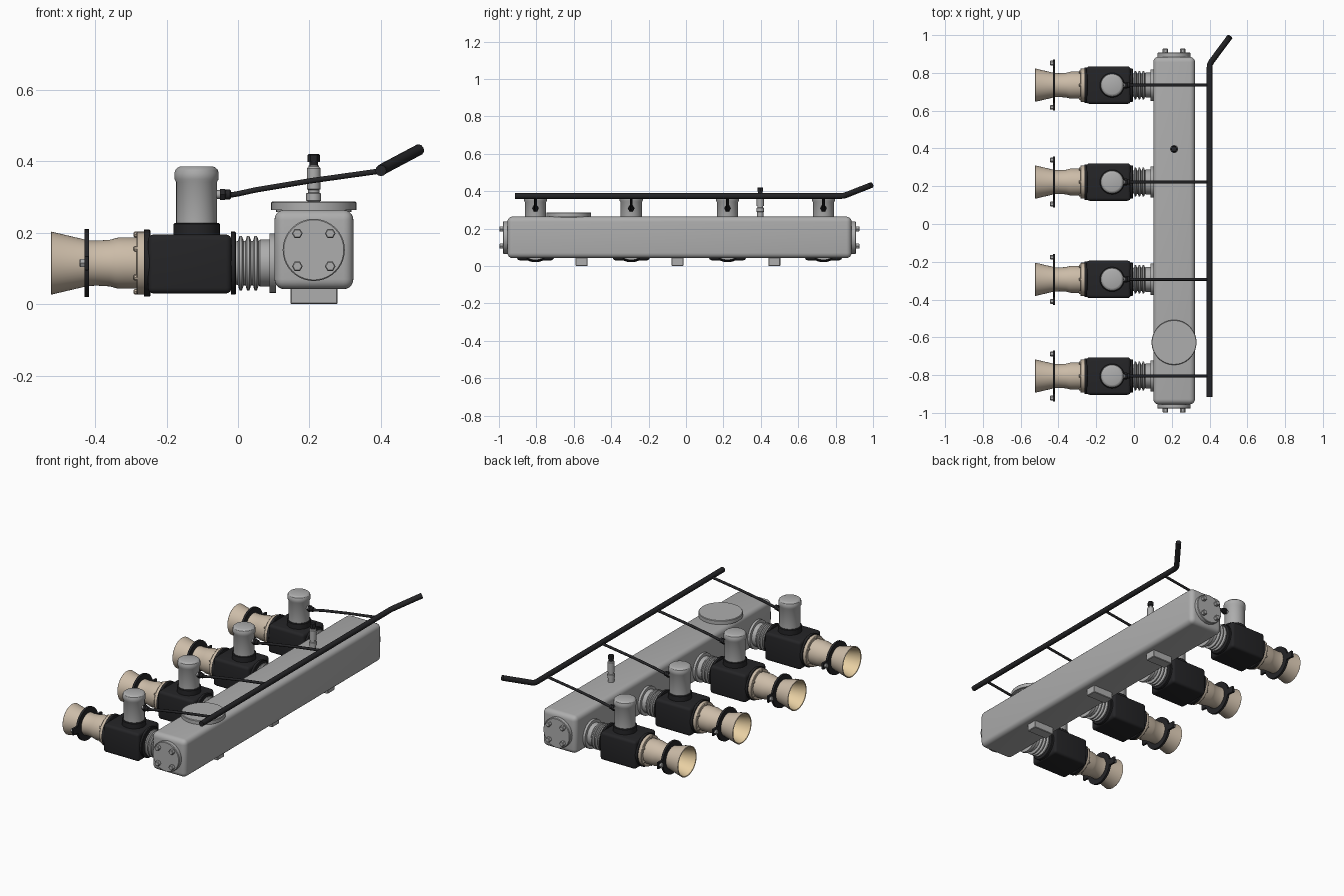
import bpy, bmesh, math
from mathutils import Vector, Matrix

if "Cube" in bpy.data.objects:
    bpy.data.objects.remove(bpy.data.objects["Cube"])


def material(name, color):
    m = bpy.data.materials.new(name)
    m.diffuse_color = (*color, 1)
    m.use_nodes = True
    m.node_tree.nodes["Principled BSDF"].inputs["Base Color"].default_value = m.diffuse_color
    return m


BLACK = material("black", (0.018, 0.018, 0.02))
TAN = material("tan", (0.60, 0.50, 0.39))
GOLD = material("warm_inside", (0.80, 0.62, 0.36))
GREY = material("grey", (0.42, 0.42, 0.42))
X, Y, Z = (1, 0, 0), (0, 1, 0), (0, 0, 1)


def finish(name, bm, mats, angle=32):
    bmesh.ops.recalc_face_normals(bm, faces=bm.faces)
    me = bpy.data.meshes.new(name)
    bm.to_mesh(me)
    bm.free()
    for m in mats:
        me.materials.append(m)
    me.polygons.foreach_set("use_smooth", [True] * len(me.polygons))
    me.set_sharp_from_angle(angle=math.radians(angle))
    ob = bpy.data.objects.new(name, me)
    bpy.context.collection.objects.link(ob)
    return ob


def lathe(name, prof, origin, axis, mat=GREY, seg=40, closed=False, inner=None):
    """Revolve (distance, radius) points round an axis; inner = (first segment, material)."""
    bm = bmesh.new()
    rot = Vector(axis).to_track_quat('Z', 'Y').to_matrix()
    rings = [[bm.verts.new(Vector(origin) + rot @ Vector((
        r * math.cos(2 * math.pi * k / seg), r * math.sin(2 * math.pi * k / seg), t)))
        for k in range(seg)] for t, r in prof]
    n = len(rings)
    for i in range(n if closed else n - 1):
        a, b = rings[i], rings[(i + 1) % n]
        for k in range(seg):
            f = bm.faces.new((a[k], a[(k + 1) % seg], b[(k + 1) % seg], b[k]))
            if inner and i >= inner[0]:
                f.material_index = 1
    if not closed:
        bm.faces.new(rings[0])
        bm.faces.new(rings[-1])
    return finish(name, bm, [mat] + ([inner[1]] if inner else []))


def disc(name, origin, axis, r, h, mat=GREY, seg=40, c=0.003):
    """Cylinder with a slightly chamfered far rim."""
    return lathe(name, [(0, r), (h - c, r), (h, r - c)], origin, axis, mat, seg)


def box(name, lo, hi, mat=GREY, bevel=0.0, seg=4):
    lo, hi = Vector(lo), Vector(hi)
    bm = bmesh.new()
    bmesh.ops.create_cube(bm, size=1, matrix=Matrix.Translation((lo + hi) / 2)
                          @ Matrix.Diagonal((*(hi - lo), 1)))
    if bevel:
        bmesh.ops.bevel(bm, geom=bm.edges[:], offset=bevel, segments=seg,
                        profile=0.5, affect='EDGES')
    return finish(name, bm, [mat])


def pipe(name, pts, r, mat=BLACK):
    cu = bpy.data.curves.new(name, 'CURVE')
    cu.dimensions = '3D'
    cu.bevel_depth, cu.bevel_resolution, cu.use_fill_caps = r, 4, True
    s = cu.splines.new('POLY')
    s.points.add(len(pts) - 1)
    for p, co in zip(s.points, pts):
        p.co = (*co, 1)
    cu.materials.append(mat)
    ob = bpy.data.objects.new(name, cu)
    bpy.context.collection.objects.link(ob)
    return ob


# manifold body, end caps with bolts, feet
CX, CZ = 0.212, 0.152
box("manifold", (0.102, -0.955, 0.042), (0.323, 0.885, 0.264), bevel=0.028, seg=5)
for s, y in ((-1, -0.953), (1, 0.883)):
    disc("end_cap", (CX, y, CZ), (0, s, 0), 0.087, 0.025)
    for dx in (-0.046, 0.046):
        for dz in (-0.046, 0.046):
            disc("cap_bolt", (CX + dx, y + s * 0.02, CZ + dz), (0, s, 0), 0.015, 0.025, seg=6)
for y in (-0.558, -0.045, 0.472):
    box("foot", (0.147, y - 0.032, 0), (0.279, y + 0.032, 0.06), bevel=0.003, seg=1)

# round lid on top
lathe("lid", [(0, 0.105), (0.005, 0.105), (0.005, 0.119), (0.026, 0.119), (0.029, 0.116)],
      (CX, -0.627, 0.258), Z, seg=56)

# pressure valve
lathe("valve_body", [(0, 0.017), (0.028, 0.017), (0.03, 0.021), (0.05, 0.021), (0.052, 0.016),
                     (0.06, 0.016), (0.062, 0.019), (0.12, 0.019), (0.125, 0.015),
                     (0.128, 0.015)], (CX, 0.397, 0.26), Z, seg=24)
disc("valve_neck", (CX, 0.397, 0.386), Z, 0.012, 0.015, BLACK, 20)
disc("valve_cap", (CX, 0.397, 0.398), Z, 0.018, 0.022, BLACK, 6)

# supply rail with kicked-up end
pipe("supply_rail", [(0.4, -0.915, 0.374), (0.4, 0.825, 0.374), (0.402, 0.845, 0.376),
                     (0.41, 0.86, 0.381), (0.508, 0.992, 0.433)], 0.0155)

# four intake units
AZ, PX = 0.115, -0.116
for y in (-0.805, -0.293, 0.222, 0.735):
    o = (0, y, AZ)
    # flared mouth, hollow with a warm inside
    lathe("trumpet", [(-0.27, 0.0715), (-0.335, 0.0715), (-0.345, 0.069), (-0.36, 0.065),
                      (-0.395, 0.063), (-0.42, 0.064), (-0.522, 0.088), (-0.524, 0.086),
                      (-0.522, 0.082), (-0.42, 0.057), (-0.395, 0.056), (-0.27, 0.056)],
          o, X, TAN, 48, True, (7, GOLD))
    disc("trumpet_back", (-0.272, y, AZ), X, 0.066, 0.02, GOLD)
    disc("trumpet_flange", (-0.262, y, AZ), (-1, 0, 0), 0.088, 0.022, TAN)
    for k in range(6):
        a = math.pi * (k + 0.5) / 3
        disc("flange_screw", (-0.28, y + 0.08 * math.cos(a), AZ + 0.08 * math.sin(a)),
             (-1, 0, 0), 0.008, 0.012, TAN, 8)
    # clamp ring with two bolted ears
    lathe("clamp_ring", [(-0.43, 0.06), (-0.43, 0.095), (-0.417, 0.095), (-0.417, 0.06)],
          o, X, BLACK, 48, True)
    for s in (-1, 1):
        e = sorted((y + s * 0.085, y + s * 0.135))
        box("ring_ear", (-0.43, e[0], AZ - 0.02), (-0.417, e[1], AZ + 0.02), BLACK, 0.003, 2)
        disc("ear_bolt", (-0.428, y + s * 0.117, AZ), (-1, 0, 0), 0.013, 0.016, GREY, 6)
    # throttle housing and its flanges
    disc("front_flange", (-0.263, y, AZ), X, 0.094, 0.018, BLACK)
    box("housing", (-0.252, y - 0.099, 0.03), (-0.018, y + 0.099, 0.195), BLACK, 0.016)
    disc("rear_flange", (-0.02, y, AZ), X, 0.088, 0.015, BLACK)
    # ribbed connector
    prof = [(-0.006, 0.06)]
    for x in (0.004, 0.025, 0.046):
        prof += [(x - 0.004, 0.062), (x, 0.076), (x + 0.007, 0.076), (x + 0.012, 0.062)]
    prof += [(0.062, 0.066), (0.088, 0.066), (0.088, 0.083), (0.106, 0.083)]
    lathe("bellows", prof, o, X)
    # upright actuator
    disc("actuator_collar", (PX, y, 0.19), Z, 0.065, 0.037, BLACK)
    lathe("actuator", [(0, 0.057), (0.118, 0.057), (0.126, 0.062), (0.143, 0.062),
                       (0.153, 0.059), (0.159, 0.052), (0.161, 0.047)], (PX, y, 0.224), Z)
    # side fitting and hose to the rail
    disc("fitting_stem", (PX + 0.05, y, 0.307), X, 0.012, 0.022, GREY, 16)
    disc("fitting_nut", (-0.05, y, 0.307), X, 0.018, 0.016, BLACK, 6)
    disc("fitting_end", (-0.036, y, 0.307), X, 0.014, 0.016, BLACK, 16)
    pipe("hose", [(-0.025, y, 0.305), (0, y, 0.309), (0.05, y, 0.32),
                  (0.2, y, 0.345), (0.4, y, 0.373)], 0.0075)
